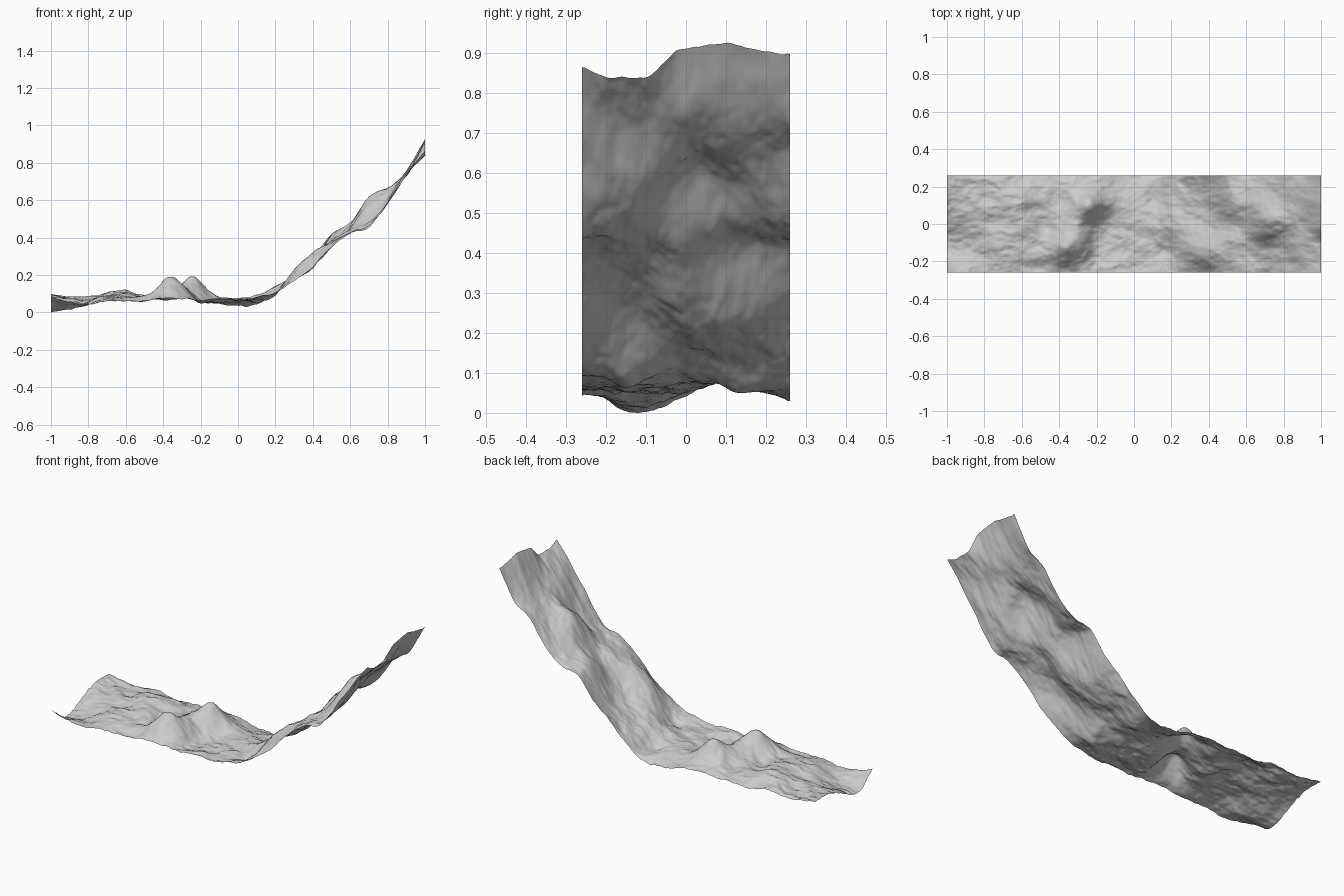
import bpy, bmesh
from mathutils import noise, Vector
from math import exp

if "Cube" in bpy.data.objects:
    bpy.data.objects.remove(bpy.data.objects["Cube"])

HALF_X, HALF_Y = 1.0, 0.26

# Coarse relief: one row per 0.1 in x from -1 to 1, five heights (cm) from front to back
RELIEF = [
    (10, 1, 5, 10, 10), (6, 3, 6, 9, 8), (5, 6, 8, 9, 8), (6, 9, 9, 11, 9),
    (7, 9, 11, 12, 7), (7, 9, 8, 10, 7), (8, 13, 11, 9, 7), (8, 12, 14, 13, 8),
    (7, 6, 9, 13, 8), (8, 6, 6, 9, 6), (8, 7, 8, 7, 4), (9, 8, 10, 7, 5),
    (12, 10, 15, 13, 12), (18, 22, 18, 18, 21), (25, 33, 25, 26, 30),
    (36, 38, 38, 42, 42), (43, 44, 47, 48, 45), (46, 51, 62, 58, 52),
    (60, 60, 67, 66, 66), (75, 74, 76, 78, 73), (87, 84, 92, 93, 90),
]
# Sharp peaks on the valley floor: x, y, height, radius
PEAKS = [(-0.36, -0.13, 0.06, 0.07), (-0.24, 0.10, 0.06, 0.06)]


def spline(values, t):
    """Catmull-Rom interpolation, t measured in samples."""
    n = len(values)
    i = max(0, min(int(t), n - 2))
    f = t - i
    b, c = values[i], values[i + 1]
    a = values[i - 1] if i > 0 else 2 * b - c
    d = values[i + 2] if i + 2 < n else 2 * c - b
    return b + 0.5 * f * (c - a + f * (2*a - 5*b + 4*c - d + f * (3*(b - c) + d - a)))


def fractal(x, y, octaves):
    return noise.fractal(Vector((x, y, 3.7)), 0.9, 2.1, octaves)


def height(x, y):
    # Slight warp makes the ridges wander
    edge = max(0.0, 1 - (y / HALF_Y) ** 2)
    wx = x + 0.03 * edge * noise.noise(Vector((x * 5, y * 7, 9.1)))
    u = max(0.0, min(20.0, (wx + 1) * 10))
    v = (y + HALF_Y) / (2 * HALF_Y) * 4
    z = spline([spline(row, v) for row in RELIEF], u) / 100
    for px, py, h, r in PEAKS:
        z += h * exp(-((x - px) ** 2 + (y - py) ** 2) / r ** 2)
    # Eroded ridges and fine rocky detail
    z += 0.018 * (0.35 - abs(fractal(x * 4.5, y * 7, 4)))
    z += 0.007 * fractal(x * 11 + 5, y * 17, 4)
    return z


# Mountain slope: a single displaced sheet
bm = bmesh.new()
bmesh.ops.create_grid(bm, x_segments=300, y_segments=84, size=1.0)
for v in bm.verts:
    x, y = v.co.x * HALF_X, v.co.y * HALF_Y
    v.co = (x, y, height(x, y))
low = min(v.co.z for v in bm.verts)
for v in bm.verts:
    v.co.z -= low
for f in bm.faces:
    f.smooth = True
mesh = bpy.data.meshes.new("mountain_slope")
bm.to_mesh(mesh)
bm.free()
bpy.context.collection.objects.link(bpy.data.objects.new("mountain_slope", mesh))
